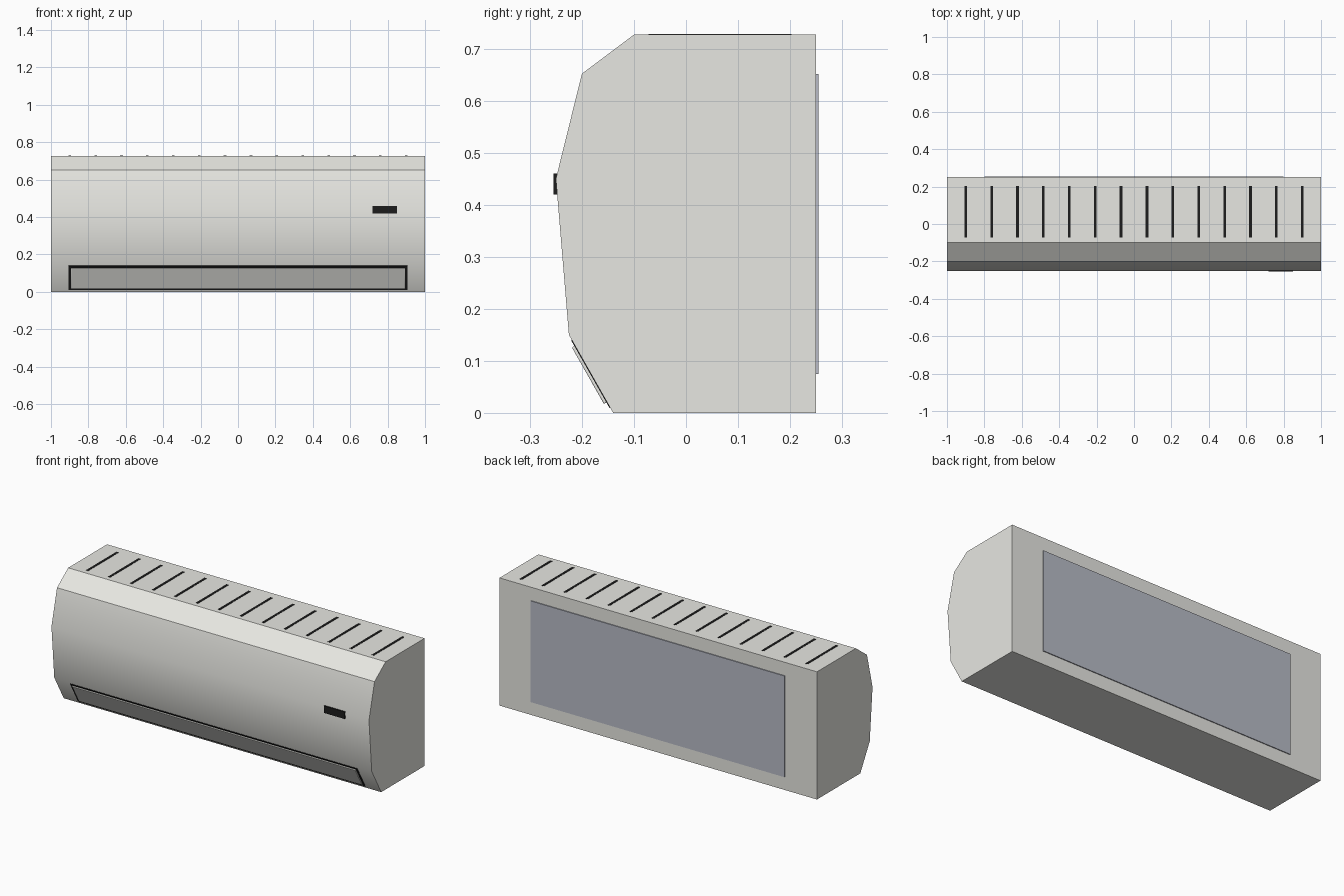
import bpy, bmesh, math
from mathutils import Vector

if "Cube" in bpy.data.objects:
    bpy.data.objects.remove(bpy.data.objects["Cube"], do_unlink=True)


def material(name, color):
    m = bpy.data.materials.new(name)
    m.use_nodes = True
    m.diffuse_color = (*color, 1)
    m.node_tree.nodes["Principled BSDF"].inputs["Base Color"].default_value = (*color, 1)
    return m


shell = material("warm white shell", (0.8, 0.8, 0.76))
dark = material("black", (0.012, 0.012, 0.012))
steel = material("blue grey plate", (0.48, 0.5, 0.57))


def add_object(name, bm, mat):
    mesh = bpy.data.meshes.new(name)
    bmesh.ops.recalc_face_normals(bm, faces=bm.faces[:])
    bm.to_mesh(mesh)
    bm.free()
    mesh.materials.append(mat)
    obj = bpy.data.objects.new(name, mesh)
    bpy.context.collection.objects.link(obj)
    return obj


def box(name, center, size, mat, tilt=0):
    bm = bmesh.new()
    bmesh.ops.create_cube(bm, size=1)
    bmesh.ops.scale(bm, vec=size, verts=bm.verts)
    obj = add_object(name, bm, mat)
    obj.location = center
    obj.rotation_euler.x = tilt
    return obj


def smooth(obj, degrees):
    bpy.ops.object.select_all(action='DESELECT')
    obj.select_set(True)
    bpy.context.view_layer.objects.active = obj
    bpy.ops.object.shade_smooth_by_angle(angle=math.radians(degrees))


# Housing: side profile (y, z) extruded across the width
profile = [(0.25, 0), (0.25, 0.727), (-0.1, 0.727), (-0.2, 0.652),
           (-0.25, 0.45), (-0.225, 0.15), (-0.14, 0)]
bm = bmesh.new()
side = bm.faces.new([bm.verts.new((-1, y, z)) for y, z in profile])
ext = bmesh.ops.extrude_face_region(bm, geom=[side])
bmesh.ops.translate(bm, vec=(2, 0, 0),
                    verts=[g for g in ext["geom"] if isinstance(g, bmesh.types.BMVert)])
housing = add_object("housing", bm, shell)
smooth(housing, 30)

# Air outlet and flap lie on the sloping lower front
low, high = Vector((0, -0.14, 0)), Vector((0, -0.225, 0.15))
tilt = math.atan2(low.y - high.y, high.z - low.z)
middle = (low + high) / 2
outward = Vector((0, -math.cos(tilt), -math.sin(tilt)))
box("air_outlet", middle, (1.81, 0.003, 0.149), dark, tilt)
flap = box("outlet_flap", middle + outward * 0.002, (1.786, 0.01, 0.125), shell, tilt)
bevel = flap.modifiers.new("soft edges", 'BEVEL')
bevel.width = 0.002
bevel.segments = 2
smooth(flap, 40)

# Display window on the front
box("display", (0.785, -0.247, 0.44), (0.13, 0.016, 0.04), dark)

# Intake slots along the top
slots = 14
for i in range(slots):
    x = -0.9 + 1.8 * i / (slots - 1)
    box(f"intake_slot_{i + 1}", (x, 0.065, 0.727), (0.014, 0.275, 0.003), dark)

# Wall mounting plate on the back
box("mounting_plate", (0, 0.25, 0.363), (1.6, 0.01, 0.576), steel)
